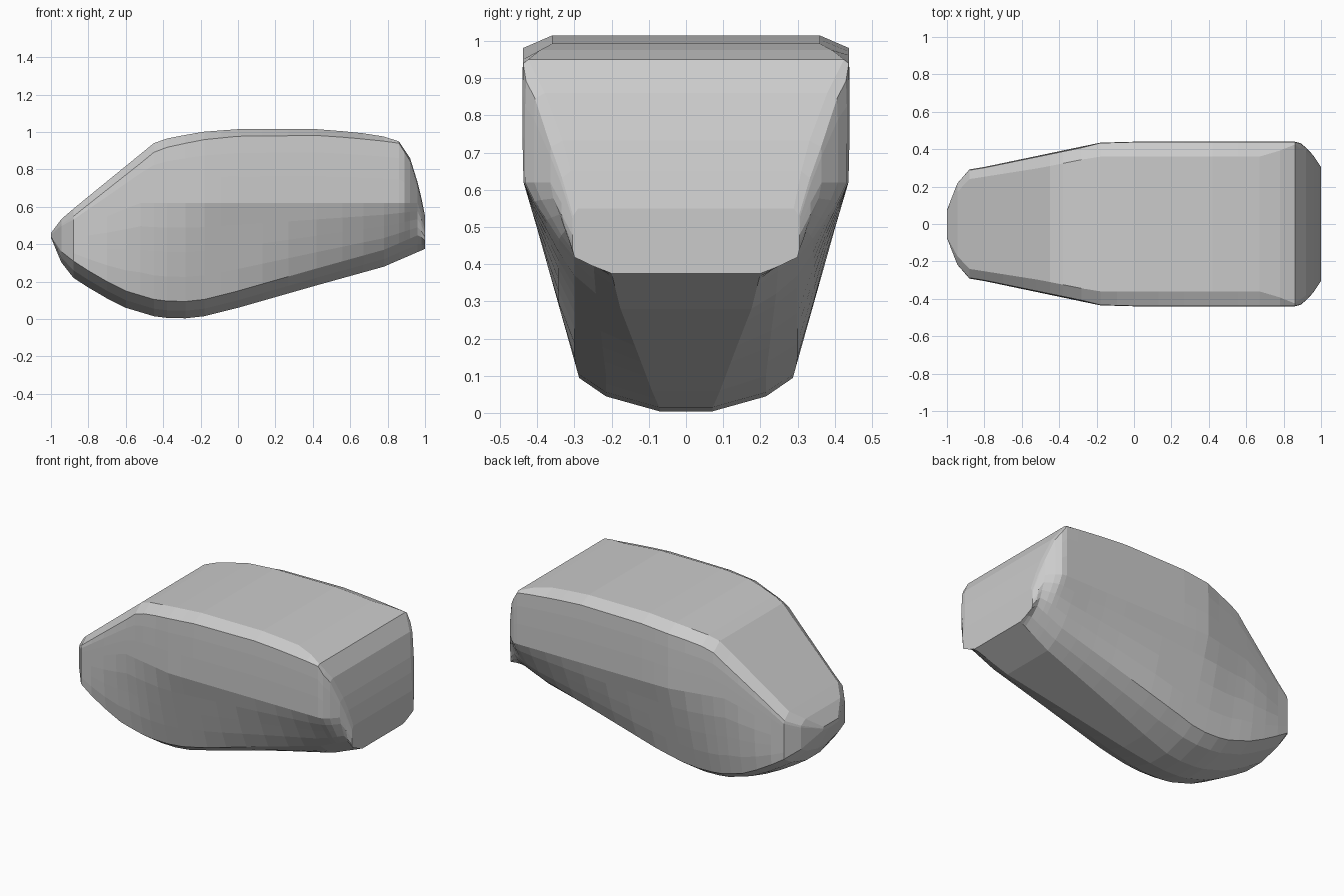
import bpy
import bmesh

if "Cube" in bpy.data.objects:
    bpy.data.objects.remove(bpy.data.objects["Cube"])

# Longitudinal curves of the body: (x, value)
BOTTOM = [(-1, .435), (-.95, .31), (-.88, .22), (-.74, .13), (-.6, .06), (-.45, .015), (-.33, 0),
          (-.2, .01), (0, .06), (.42, .18), (.78, .28), (1, .375)]
TOP = [(-1, .46), (-.94, .54), (-.8, .655), (-.45, .94), (-.38, .965), (-.2, 1.0), (0, 1.015),
       (.45, 1.015), (.75, .985), (.86, .95), (.92, .86), (.97, .7), (1, .55)]
PLAN = [(-1, .075), (-.95, .21), (-.89, .29), (-.8, .305), (-.18, .435), (0, .44), (.86, .44),
        (.9, .43), (.96, .365), (1, .305)]
ROOF_EDGE = [(-1, .07), (-.94, .18), (-.88, .24), (-.5, .3), (-.2, .36), (.7, .36), (.86, .425),
             (.92, .38), (.97, .32), (1, .29)]
ROOF_DROP = [(-1, .01), (-.9, .04), (-.5, .05), (0, .038), (.75, .03), (.86, .01), (1, .02)]
KEEL = [(-1, .07), (-.2, .07), (1, .2)]
# Body taper below the belt line: (z, half width)
TAPER = [(0, .26), (.086, .285), (.53, .41), (.62, .437), (1.1, .44)]
STATIONS = [-1, -.945, -.88, -.8, -.7, -.6, -.52, -.45, -.38, -.28, -.18, -.09, 0, .13, .27, .42,
            .56, .67, .78, .86, .89, .92, .96, .98, 1]


def interp(curve, x):
    for (x0, v0), (x1, v1) in zip(curve, curve[1:]):
        if x <= x1:
            return v0 + (v1 - v0) * (x - x0) / (x1 - x0)
    return curve[-1][1]


def lerp(a, b, t):
    return (a[0] + (b[0] - a[0]) * t, a[1] + (b[1] - a[1]) * t)


def half_section(x):
    """(half width, height) points from keel to roof edge."""
    zb, zt, plan = interp(BOTTOM, x), interp(TOP, x), interp(PLAN, x)
    h = zt - zb
    s = min(1, plan / .3)
    zs = zt - interp(ROOF_DROP, x)
    belt_z = min(.62, zb + .7 * h)
    sill_z = zb + min(.09, .25 * h)
    keel = (interp(KEEL, x) * s, zb)
    sill = (min(.3, interp(TAPER, sill_z)) * s, sill_z)
    bilge = (min(.215 + max(0, x) * .035, .25) * s, zb + (sill_z - zb) * .45)
    belt = (min(plan, interp(TAPER, belt_z)), belt_z)
    shoulder = (plan * (.985 if x < -.2 else .995), zs)
    pts = [keel, bilge, sill]
    for t in (.25, .5, .75):
        w, z = lerp(sill, belt, t)
        pts.append((min(w + .008 * s, interp(TAPER, z), plan), z))
    pts.append(belt)
    for t in (.4, .75):
        w, z = lerp(belt, shoulder, t)
        pts.append((min(plan, w + .003), z))
    pts += [shoulder, (min(interp(ROOF_EDGE, x), plan), zt)]
    return pts


# Body: mirrored cross sections lofted from nose to tail
bm = bmesh.new()
rings = []
for x in STATIONS:
    half = half_section(x)
    loop = [(w, z) for w, z in half] + [(-w, z) for w, z in reversed(half)]
    rings.append([bm.verts.new((x, w, z)) for w, z in loop])
n = len(rings[0])
for a, b in zip(rings, rings[1:]):
    for i in range(n):
        j = (i + 1) % n
        bm.faces.new((a[i], a[j], b[j], b[i]))
bm.faces.new(rings[0])
bm.faces.new(rings[-1])
bmesh.ops.recalc_face_normals(bm, faces=bm.faces)
mesh = bpy.data.meshes.new("van_body")
bm.to_mesh(mesh)
bm.free()
body = bpy.data.objects.new("van_body", mesh)
bpy.context.collection.objects.link(body)
